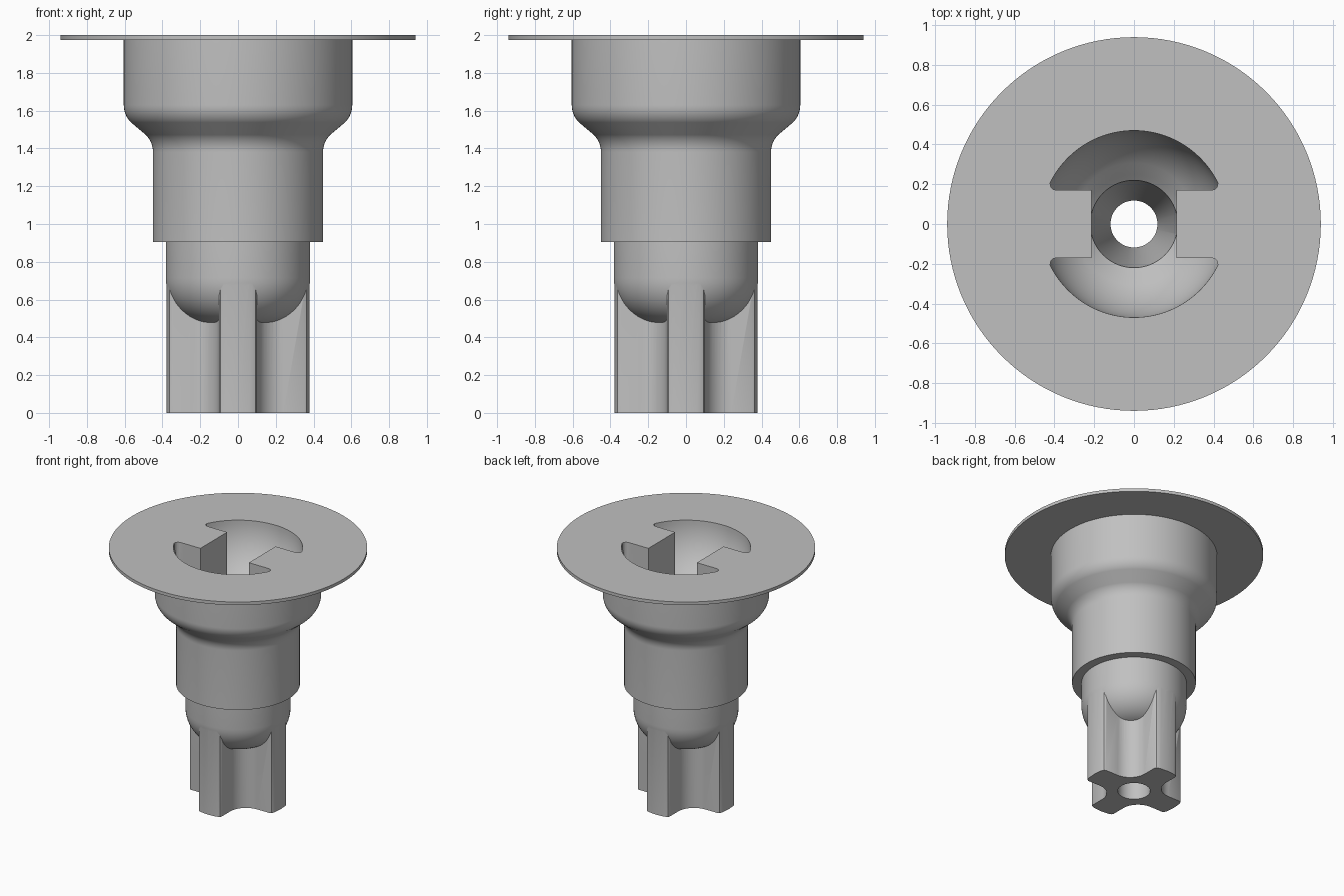
import bpy, bmesh, math

old = bpy.data.objects.get("Cube")
if old:
    bpy.data.objects.remove(old, do_unlink=True)

grey = bpy.data.materials.new("plain grey")
grey.use_nodes = True
grey.diffuse_color = (0.53, 0.53, 0.53, 1)
grey.node_tree.nodes["Principled BSDF"].inputs["Base Color"].default_value = (0.53, 0.53, 0.53, 1)


def finish(name, bm):
    bmesh.ops.remove_doubles(bm, verts=bm.verts, dist=1e-5)
    bmesh.ops.recalc_face_normals(bm, faces=bm.faces)
    mesh = bpy.data.meshes.new(name)
    bm.to_mesh(mesh)
    bm.free()
    mesh.materials.append(grey)
    ob = bpy.data.objects.new(name, mesh)
    bpy.context.collection.objects.link(ob)
    return ob


def lathe(name, profile, steps=128):
    """Revolve a profile that starts and ends on the axis."""
    bm = bmesh.new()
    vs = [bm.verts.new((r, 0, z)) for r, z in profile]
    es = [bm.edges.new(p) for p in zip(vs, vs[1:])]
    bmesh.ops.spin(bm, geom=vs + es, cent=(0, 0, 0), axis=(0, 0, 1),
                   angle=math.tau, steps=steps, use_merge=True)
    return finish(name, bm)


def prism(name, outline, z0, z1):
    """Extrude a plan outline upwards."""
    bm = bmesh.new()
    face = bm.faces.new([bm.verts.new((x, y, z0)) for x, y in outline])
    top = bmesh.ops.extrude_face_region(bm, geom=[face])["geom"]
    bmesh.ops.translate(bm, vec=(0, 0, z1 - z0),
                        verts=[v for v in top if isinstance(v, bmesh.types.BMVert)])
    return finish(name, bm)


def combine(target, tool, operation):
    tool.hide_render = True
    mod = target.modifiers.new(operation.lower(), 'BOOLEAN')
    mod.operation = operation
    mod.solver = 'EXACT'
    mod.object = tool
    bpy.context.view_layer.objects.active = target
    bpy.ops.object.modifier_apply(modifier=mod.name)
    bpy.data.objects.remove(tool, do_unlink=True)


def arc(cx, cz, rx, rz, a0, a1, n):
    angles = [math.radians(a0 + (a1 - a0) * i / n) for i in range(n + 1)]
    return [(cx + rx * math.cos(a), cz + rz * math.sin(a)) for a in angles]


# Stepped body with a thin flange and a rounded lower end
body_profile = [(0, 2), (0.94, 2), (0.94, 1.975), (0.605, 1.975)]
body_profile += arc(0.475, 1.63, 0.13, 0.13, 0, -45, 8)
body_profile += arc(0.58, 1.38, 0.13, 0.13, 135, 180, 8)
body_profile += [(0.45, 0.905), (0.382, 0.905)]
body_profile += arc(0.14, 0.715, 0.242, 0.245, 0, -90, 14)
body_profile += [(0, 0.47)]
body = lathe("body", body_profile)

# Four-armed post with filleted grooves
half_arm = [(0.374, 0.06), (0.37, 0.078), (0.363, 0.093), (0.35, 0.1)]
quarter = [(0.379, 0)] + half_arm + arc(0.24, 0.24, 0.14, 0.14, -90, -180, 12)
quarter += [(y, x) for x, y in reversed(half_arm)]
outline = []
for k in range(4):
    for x, y in quarter:
        for _ in range(k):
            x, y = -y, x
        outline.append((x, y))
post = prism("post", outline, 0, 0.8)
combine(body, post, 'UNION')

# Bowl, tapered throat and through hole
cavity_profile = [(0, 2.1), (0.47, 2.1)] + arc(0, 2, 0.47, 0.47, 0, -53, 14)
cavity_profile += [(0.25, 1.595), (0.22, 1.57), (0.118, 0.75), (0.118, -0.1), (0, -0.1)]
cavity = lathe("cavity", cavity_profile)

# Two side bars left standing in the bowl, flared at their roots
edge = [(0.215, 0.17), (0.39, 0.17), (0.408, 0.175), (0.418, 0.186),
        (0.421, 0.2), (0.43, 0.225), (0.6, 0.225)]
for side in (1, -1):
    plan = [(side * x, y) for x, y in edge] + [(side * x, -y) for x, y in reversed(edge)]
    combine(cavity, prism("bar", plan, 1.45, 2.2), 'DIFFERENCE')
combine(body, cavity, 'DIFFERENCE')

body.select_set(True)
bpy.context.view_layer.objects.active = body
bpy.ops.object.shade_smooth_by_angle(angle=math.radians(30))
